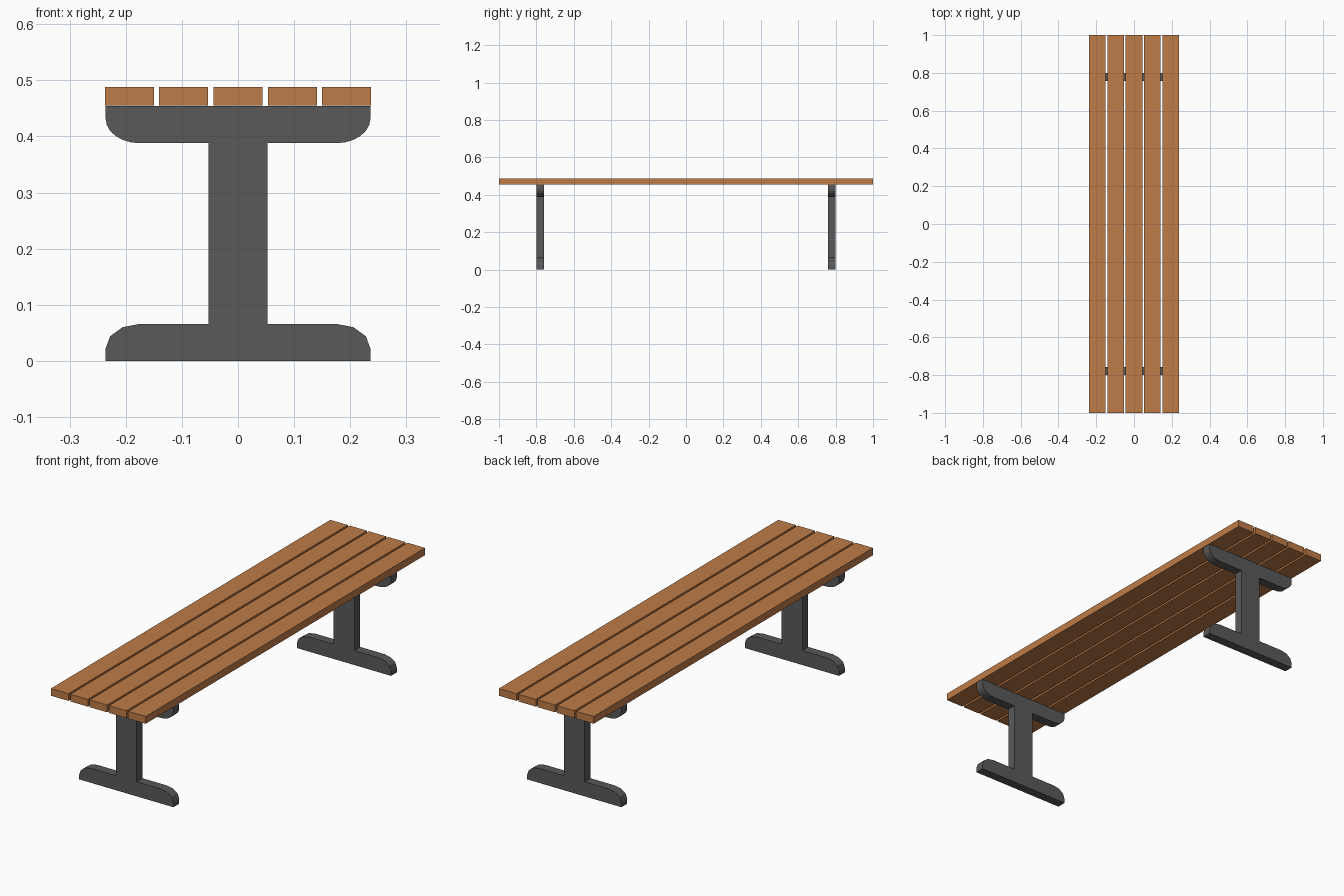
import bpy, bmesh
from math import sin, cos, pi

if "Cube" in bpy.data.objects:
    bpy.data.objects.remove(bpy.data.objects["Cube"])

HALF_FOOT, HALF_POST = 0.236, 0.0525   # half widths of leg bars and post
LEG_Y, LEG_THICK = 0.779, 0.042
RX, RZ = 0.061, 0.044                  # corner radii


def material(name, color):
    mat = bpy.data.materials.new(name)
    mat.diffuse_color = color
    mat.use_nodes = True
    mat.node_tree.nodes["Principled BSDF"].inputs["Base Color"].default_value = mat.diffuse_color
    return mat


wood = material("wood", (0.52, 0.20, 0.065, 1))
iron = material("dark_metal", (0.10, 0.10, 0.10, 1))


def add_object(name, bm, mat):
    bmesh.ops.recalc_face_normals(bm, faces=bm.faces)
    mesh = bpy.data.meshes.new(name)
    bm.to_mesh(mesh)
    bm.free()
    mesh.materials.append(mat)
    obj = bpy.data.objects.new(name, mesh)
    bpy.context.collection.objects.link(obj)
    return obj


def corner(z, direction, steps):
    """Elliptical corner from the outer end to the flat edge of a bar."""
    return [(HALF_FOOT - RX + RX * cos(a), z + direction * RZ * sin(a))
            for a in (i * pi / 2 / steps for i in range(steps + 1))]


# I-shaped leg: right half of the profile, then its mirror image
half = [(HALF_FOOT, 0.0)]
half += corner(0.022, 1, 3)
half += [(HALF_POST, 0.066), (HALF_POST, 0.388)]
half += reversed(corner(0.432, -1, 6))
half += [(HALF_FOOT, 0.454)]
profile = half + [(-x, z) for x, z in reversed(half)]

for name, y in (("front_leg", -LEG_Y), ("back_leg", LEG_Y)):
    bm = bmesh.new()
    face = bm.faces.new([bm.verts.new((x, y - LEG_THICK / 2, z)) for x, z in profile])
    ext = bmesh.ops.extrude_face_region(bm, geom=[face], use_keep_orig=True)
    moved = [v for v in ext["geom"] if isinstance(v, bmesh.types.BMVert)]
    bmesh.ops.translate(bm, verts=moved, vec=(0, LEG_THICK, 0))
    add_object(name, bm, iron)

# five seat planks
for i in range(5):
    bm = bmesh.new()
    bmesh.ops.create_cube(bm, size=1)
    bmesh.ops.scale(bm, vec=(0.0875, 2.0, 0.033), verts=bm.verts)
    plank = add_object(f"seat_plank_{i + 1}", bm, wood)
    plank.location = ((i - 2) * 0.0968, 0, 0.4715)
